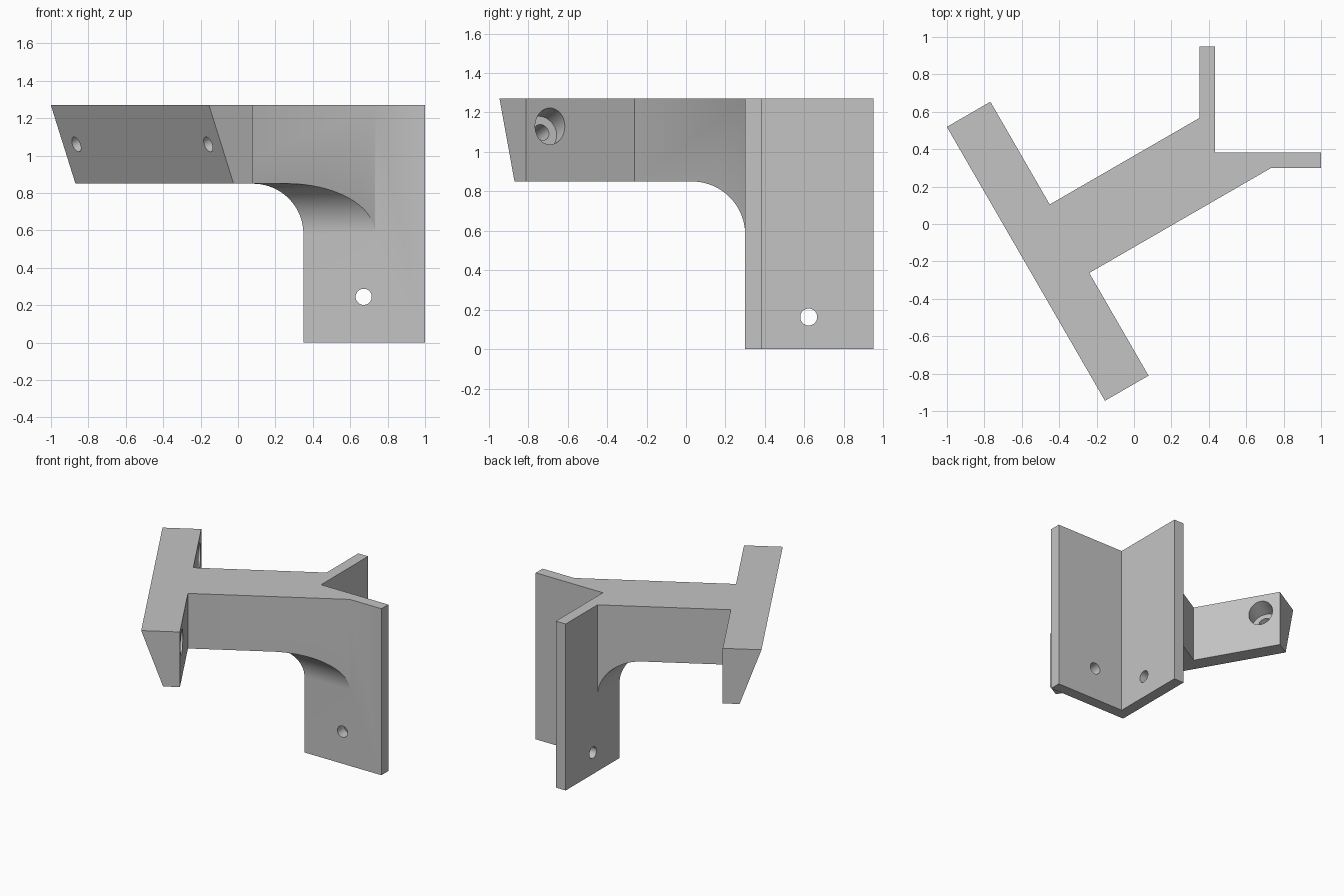
import bpy, bmesh, math
from mathutils import Vector

if "Cube" in bpy.data.objects:
    bpy.data.objects.remove(bpy.data.objects["Cube"], do_unlink=True)

grey = bpy.data.materials.new("light grey")
grey.use_nodes = True
colour = (0.55, 0.55, 0.55, 1)
grey.diffuse_color = colour
grey.node_tree.nodes["Principled BSDF"].inputs["Base Color"].default_value = colour

X, Y, Z = Vector((1, 0, 0)), Vector((0, 1, 0)), Vector((0, 0, 1))
# Arm direction and the crossbar direction, turned 30 degrees in plan
U = Vector((math.cos(math.radians(30)), math.sin(math.radians(30)), 0))
V = Vector((-U.y, U.x, 0))
TOP, UNDER, R = 1.27, 0.85, 0.27
CORNER_X, CORNER_Y, THICK = 0.35, 0.30, 0.083


def finish(name, bm):
    bmesh.ops.recalc_face_normals(bm, faces=bm.faces)
    mesh = bpy.data.meshes.new(name)
    bm.to_mesh(mesh)
    bm.free()
    mesh.materials.append(grey)
    ob = bpy.data.objects.new(name, mesh)
    bpy.context.scene.collection.objects.link(ob)
    return ob


def prism(name, points, a, b, c, lo, hi):
    """Extrude a profile in the a-b plane along c."""
    bm = bmesh.new()
    face = bm.faces.new([bm.verts.new(a * p + b * q + c * lo) for p, q in points])
    new = bmesh.ops.extrude_face_region(bm, geom=[face])["geom"]
    bmesh.ops.translate(bm, vec=c * (hi - lo),
                        verts=[g for g in new if isinstance(g, bmesh.types.BMVert)])
    return finish(name, bm)


def rod(name, start, end, radius):
    bm = bmesh.new()
    axis = end - start
    bmesh.ops.create_cone(bm, cap_ends=True, segments=40, radius1=radius,
                          radius2=radius, depth=axis.length)
    bm.transform(axis.to_track_quat("Z", "Y").to_matrix().to_4x4())
    bmesh.ops.translate(bm, vec=(start + end) / 2, verts=bm.verts)
    return finish(name, bm)


def combine(ob, other, operation):
    mod = ob.modifiers.new(operation.lower(), "BOOLEAN")
    mod.operation, mod.object, mod.solver = operation, other, "EXACT"
    bpy.context.view_layer.objects.active = ob
    bpy.ops.object.modifier_apply(modifier=mod.name)
    bpy.data.objects.remove(other, do_unlink=True)


# Angle plate that wraps a square corner
ix, iy = CORNER_X + THICK, CORNER_Y + THICK
bracket = prism("bracket", [(CORNER_X, CORNER_Y), (1, CORNER_Y), (1, iy), (ix, iy),
                            (ix, 0.95), (CORNER_X, 0.95)], X, Y, Z, 0, TOP)

# Arm from the crossbar into the angle plate
near, far = U * -0.4 + V * -0.107, U * -0.4 + V * 0.316
mx, my = CORNER_X + THICK / 2, CORNER_Y + THICK / 2
arm = prism("arm", [near.xy, (0.734, CORNER_Y), (0.734, my), (mx, my), (mx, 0.567),
                    (CORNER_X, 0.567), far.xy], X, Y, Z, UNDER - R, TOP)

# Concave fillets under the arm, one against each plate
for edge, across, along in ((CORNER_Y, Y, X), (CORNER_X, X, Y)):
    arc = [(edge - R + R * math.cos(t), UNDER - R + R * math.sin(t))
           for t in (math.pi / 2 * i / 24 for i in range(25))]
    profile = [(edge, 0.4)] + arc + [(-2, UNDER), (-2, 0.4)]
    combine(arm, prism("fillet_cutter", profile, across, Z, along, -2, 2), "DIFFERENCE")

# Crossbar with a sloping outer face
slope = 0.152
crossbar = prism("crossbar", [(-0.607, TOP), (-0.338, TOP), (-0.338, UNDER),
                              (-0.607 + slope, UNDER)], U, Z, V, -0.741, 0.95)

combine(bracket, arm, "UNION")
combine(bracket, crossbar, "UNION")

# Counterbored screw holes square to the sloping face
tilt = math.atan2(slope, TOP - UNDER)
axis = U * math.cos(tilt) + Z * math.sin(tilt)
for v in (-0.601, 0.809):
    outer = U * (-0.607 + slope / 2) + V * v + Z * (TOP + UNDER) / 2
    combine(bracket, rod("screw_cutter", outer - axis * 0.1, outer + axis * 0.2, 0.042),
            "DIFFERENCE")
    combine(bracket, rod("bore_cutter", outer + axis * 0.115, outer + axis * 0.4, 0.087),
            "DIFFERENCE")

# Plain screw holes through the plates
for spot, way in ((Vector((0.672, CORNER_Y, 0.245)), Y),
                  (Vector((CORNER_X, 0.622, 0.163)), X)):
    combine(bracket, rod("plate_cutter", spot - way * 0.1, spot + way * 0.2, 0.043),
            "DIFFERENCE")

bpy.ops.object.select_all(action="DESELECT")
bracket.select_set(True)
bpy.context.view_layer.objects.active = bracket
bpy.ops.object.shade_smooth_by_angle(angle=math.radians(30))
